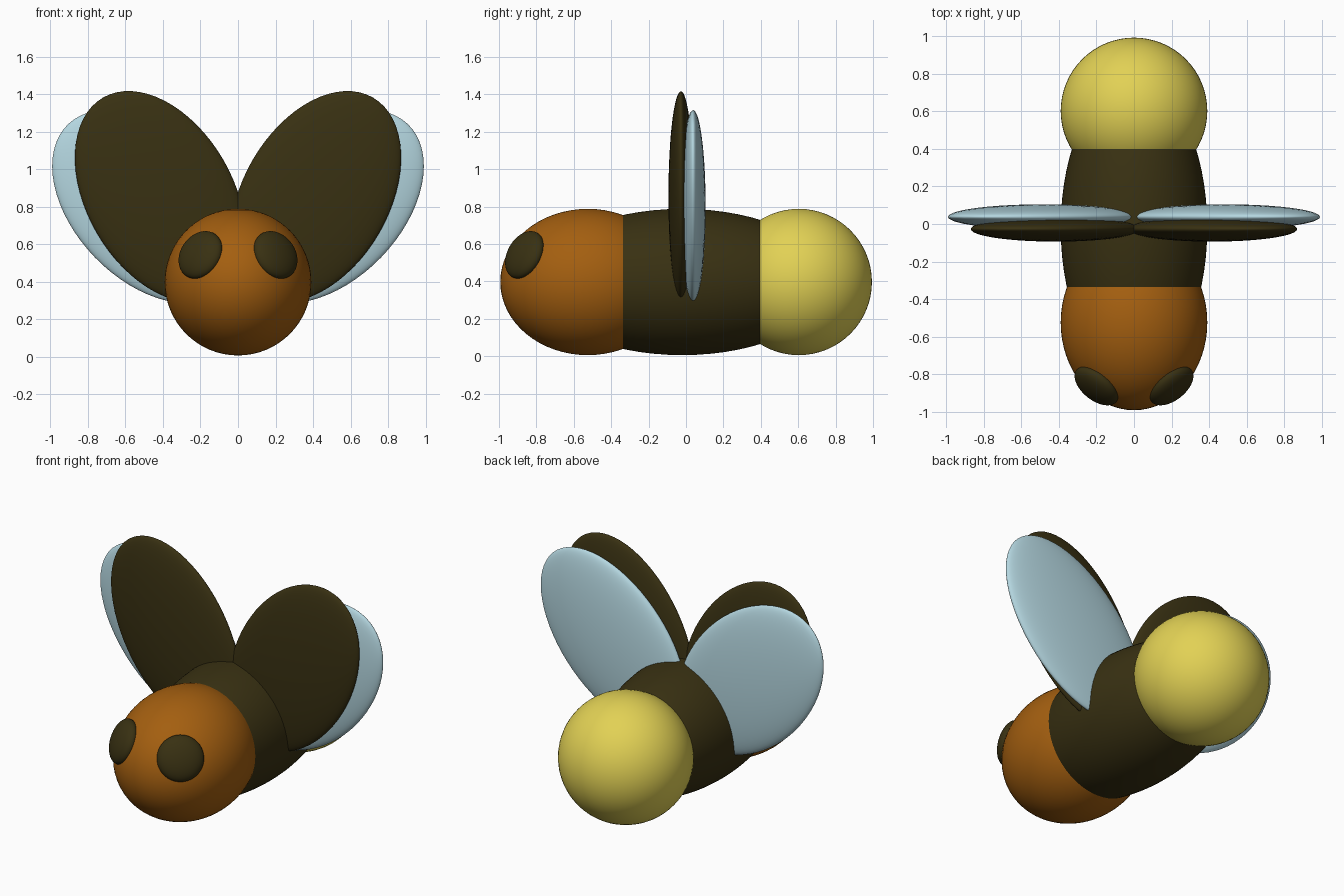
import bpy
import math
from mathutils import Vector

if "Cube" in bpy.data.objects:
    bpy.data.objects.remove(bpy.data.objects["Cube"])


def material(name, rgb):
    m = bpy.data.materials.new(name)
    m.diffuse_color = (*rgb, 1)
    m.use_nodes = True
    m.node_tree.nodes["Principled BSDF"].inputs["Base Color"].default_value = m.diffuse_color
    return m


orange = material("burnt_orange", (0.37, 0.114, 0.005))
dark = material("dark_brown", (0.040, 0.030, 0.006))
yellow = material("soft_yellow", (0.76, 0.64, 0.09))
blue = material("pale_blue", (0.46, 0.68, 0.75))


def ellipsoid(name, centre, radii, mat, rotation=(0, 0, 0)):
    bpy.ops.mesh.primitive_uv_sphere_add(segments=64, ring_count=32,
                                         location=centre, rotation=rotation)
    ob = bpy.context.object
    ob.name = name
    ob.scale = radii
    bpy.ops.object.transform_apply(location=False, rotation=False, scale=True)
    bpy.ops.object.shade_smooth()
    ob.data.materials.append(mat)
    return ob


# Three overlapping body segments along y
R = 0.391
ellipsoid("head", (0, -0.525, 0.397), (R, 0.468, R), orange)
ellipsoid("thorax", (0, -0.02, 0.397), (R, 0.79, R), dark)
ellipsoid("abdomen", (0, 0.603, 0.397), (R, R, R), yellow)

for side, s in (("right", 1), ("left", -1)):
    # Flattened eyes lying on the head surface
    facing = Vector((s * 0.57, -0.718, 0.40)).to_track_quat('Z', 'Y').to_euler()
    ellipsoid("eye_" + side, (s * 0.20, -0.863, 0.542),
              (0.136, 0.136, 0.06), dark, facing)
    # Thin fore wing and, behind it, a more spread hind wing
    ellipsoid("fore_wing_" + side, (s * 0.415, -0.027, 0.853),
              (0.39, 0.067, 0.61), dark, (0, s * math.radians(30), 0))
    ellipsoid("hind_wing_" + side, (s * 0.483, 0.038, 0.80),
              (0.39, 0.067, 0.61), blue, (0, s * math.radians(44), 0))
